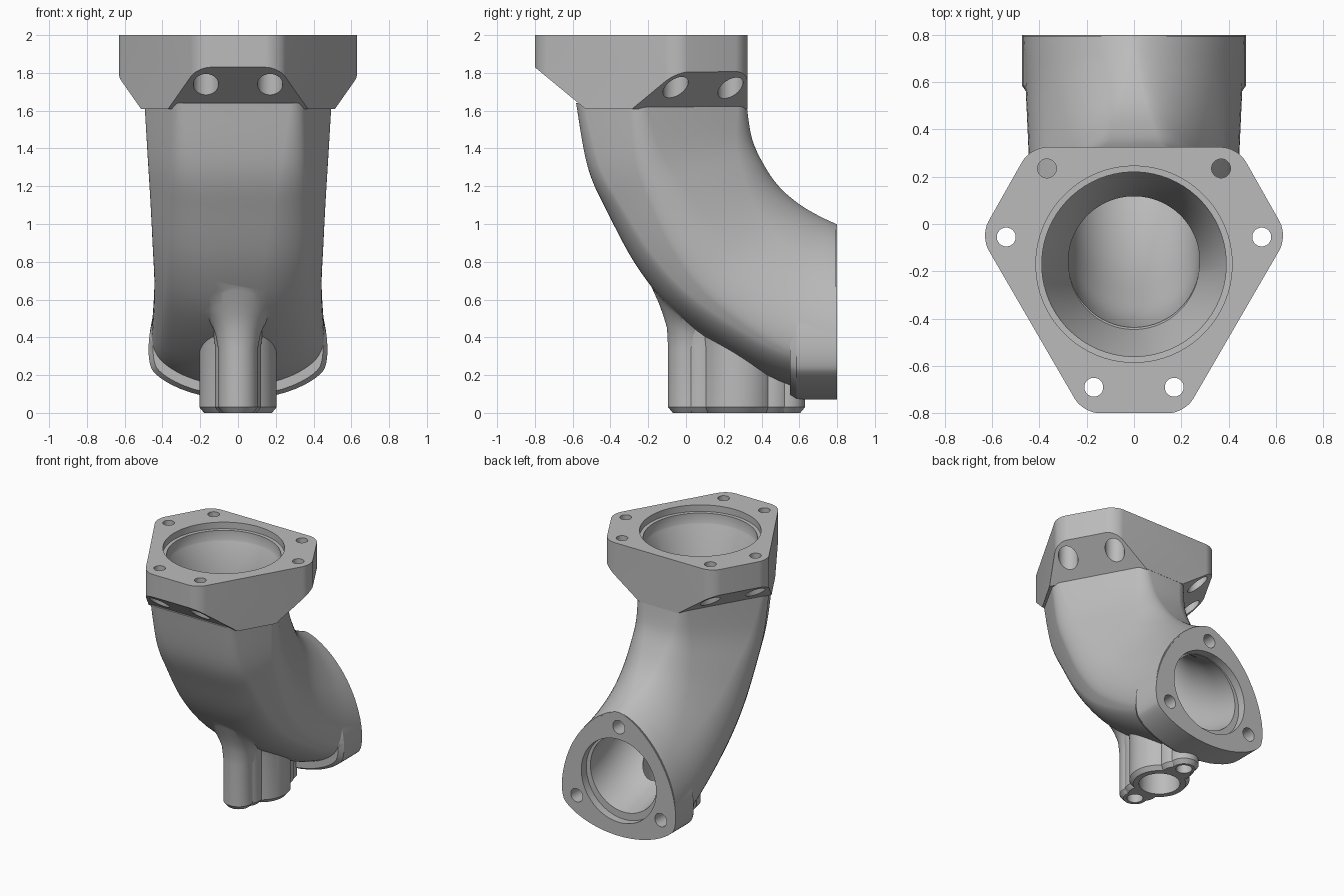
import bpy, bmesh, math
from mathutils import Vector

cube = bpy.data.objects.get("Cube")
if cube:
    bpy.data.objects.remove(cube, do_unlink=True)

UP, BACK = Vector((0, 0, 1)), Vector((0, 1, 0))
FLANGE_Y = -0.17          # axis of the top flange
OUTLET_Z = 0.486          # axis of the rear outlet

metal = bpy.data.materials.new("cast grey")
metal.use_nodes = True
metal.diffuse_color = (0.5, 0.5, 0.5, 1)
metal.node_tree.nodes["Principled BSDF"].inputs["Base Color"].default_value = metal.diffuse_color


def make_object(name, bm):
    bmesh.ops.recalc_face_normals(bm, faces=bm.faces)
    mesh = bpy.data.meshes.new(name)
    bm.to_mesh(mesh)
    bm.free()
    mesh.materials.append(metal)
    obj = bpy.data.objects.new(name, mesh)
    bpy.context.collection.objects.link(obj)
    return obj


def lobed_point(a, size, lobe):
    """Point with normal angle a on a rounded three-lobed outline (circle if lobe is 0)."""
    b = 3 * (a - math.pi / 2)
    h, dh = size + lobe * math.cos(b), -3 * lobe * math.sin(b)
    return Vector((h * math.cos(a) - dh * math.sin(a), h * math.sin(a) + dh * math.cos(a)))


def hex_point(a, size, lobe, fillet=0.09):
    """Point with normal angle a on a hexagon with alternate sides and filleted corners."""
    k = math.floor((a - math.pi / 6) / (math.pi / 3))
    first, second = (math.pi / 6 + j * math.pi / 3 for j in (k, k + 1))
    d1, d2 = (size - fillet + lobe * (-1) ** (j + 1) for j in (k, k + 1))
    along = (d2 - d1 / 2) / math.sin(math.pi / 3)
    corner = Vector((d1 * math.cos(first) - along * math.sin(first),
                     d1 * math.sin(first) + along * math.cos(first)))
    return corner + fillet * Vector((math.cos(a), math.sin(a)))


def ring(centre, up, size, lobe=0.0, half_width=None, facet=0.0, count=72):
    """Closed section; facet blends from the lobed outline to the hexagonal one."""
    def outline(a):
        return lobed_point(a, size, lobe).lerp(hex_point(a, size, lobe), facet)
    stretch = half_width / outline(0).x if half_width else 1
    points = []
    for i in range(count):
        p = outline(math.tau * (i + 0.5) / count)
        points.append(Vector(centre) + up * p.y + Vector((p.x * stretch, 0, 0)))
    return points


def loft(name, rings):
    bm = bmesh.new()
    rows = [[bm.verts.new(p) for p in r] for r in rings]
    n = len(rows[0])
    for low, high in zip(rows, rows[1:]):
        for i in range(n):
            bm.faces.new((low[i], low[(i + 1) % n], high[(i + 1) % n], high[i]))
    bm.faces.new(rows[0])
    bm.faces.new(rows[-1])
    return make_object(name, bm)


def upright(name, x, y, profile, count=48):
    return loft(name, [ring((x, y, z), BACK, r, count=count) for r, z in profile])


def along_y(name, x, z, profile, count=48):
    return loft(name, [ring((x, y, z), UP, r, count=count) for r, y in profile])


def combine(target, tool, operation):
    mod = target.modifiers.new(operation, "BOOLEAN")
    mod.operation, mod.solver, mod.object = operation, "EXACT", tool
    bpy.context.view_layer.objects.active = target
    bpy.ops.object.modifier_apply(modifier=mod.name)
    bpy.data.objects.remove(tool, do_unlink=True)


def smooth_path(keys, steps=6):
    """Catmull-Rom interpolation through rows of numbers."""
    rows = []
    for i in range(len(keys) - 1):
        a, b, c, d = (keys[max(0, min(len(keys) - 1, i + k))] for k in (-1, 0, 1, 2))
        for s in range(steps):
            t = s / steps
            rows.append([0.5 * (2 * q + (r - p) * t + (2 * p - 5 * q + 4 * r - w) * t * t
                                + (3 * q - p - 3 * r + w) * t ** 3)
                         for p, q, r, w in zip(a, b, c, d)])
    return rows + [list(keys[-1])]


# Elbow stations: inner y, z, outer y, z, half width, facet blend
stations = [
    (0.32, 1.64, -0.582, 1.64, 0.495, 1),
    (0.35, 1.45, -0.52, 1.30, 0.478, 0.8),
    (0.42, 1.30, -0.415, 1.06, 0.465, 0.6),
    (0.50, 1.19, -0.24, 0.745, 0.452, 0.4),
    (0.60, 1.105, 0.0, 0.475, 0.443, 0.2),
    (0.70, 1.045, 0.42, 0.195, 0.455, 0.05),
    (0.795, 1.0, 0.795, 0.073, 0.471, 0),
]
skin, bore = [], []
for iy, iz, oy, oz, width, facet in smooth_path(stations):
    inner, outer = Vector((0, iy, iz)), Vector((0, oy, oz))
    length, up = (inner - outer).length, (inner - outer).normalized()
    centre = outer + up * length * 0.453
    skin.append(ring(centre, up, length / 2, length * 0.047, width, facet))
    bore.append(ring(centre, up, 0.278))
bore.append([p + BACK * 0.1 for p in bore[-1]])
housing = loft("elbow_housing", skin)

# Top flange: truncated triangle with sloped undersides at the short sides
bm = bmesh.new()
half = [(0.438, 0.325), (0.65, -0.05), (0.215, -0.8)]
outline = half + [(-x, y) for x, y in reversed(half)]
base = bm.faces.new([bm.verts.new((x, y, 1.61)) for x, y in outline])
top = bmesh.ops.extrude_face_region(bm, geom=[base])["geom"]
bmesh.ops.translate(bm, verts=[g for g in top if isinstance(g, bmesh.types.BMVert)], vec=UP * 0.39)
posts = [e for e in bm.edges if abs(e.verts[0].co.z - e.verts[1].co.z) > 0.1]
bmesh.ops.bevel(bm, geom=posts, offset=0.07, segments=8, profile=0.5, affect="EDGES")
for angle, height in ((-90, 1.83), (30, 1.81), (150, 1.81)):
    a = math.radians(angle)
    out = Vector((math.cos(a), math.sin(a), 0))
    cut = bmesh.ops.bisect_plane(
        bm, geom=bm.verts[:] + bm.edges[:] + bm.faces[:],
        plane_co=Vector((0, FLANGE_Y, height)) + out * 0.63,
        plane_no=out * 0.19 - UP * 0.23, clear_outer=True)["geom_cut"]
    bmesh.ops.holes_fill(bm, edges=[e for e in cut if isinstance(e, bmesh.types.BMEdge)])
combine(housing, make_object("top_flange", bm), "UNION")

# Rear outlet flange
plate = [ring((0, y, OUTLET_Z), UP, 0.465 * s, 0.05 * s, 0.474 * s)
         for y, s in ((0.55, 0.95), (0.585, 1), (0.8, 1))]
combine(housing, loft("outlet_flange", plate), "UNION")

# Lower boss: round centre, rear ear and the webs between
for y, r, flare in ((0.27, 0.205, 0.03), (0.53, 0.1, 0), (0.09, 0.122, 0.02), (0.45, 0.122, 0)):
    profile = [(r - 0.025, 0), (r, 0.03), (r, 0.35), (r + flare / 3, 0.42), (r + flare, 0.5), (r, 0.6)]
    combine(housing, upright("boss", 0, y, profile), "UNION")

# Front ear, turning to run out along the elbow
ear = [(0.01, 0, 0.08, 0), (0.01, 0.03, 0.105, 0), (0.01, 0.34, 0.105, 0), (0.015, 0.42, 0.12, 15),
       (0.003, 0.465, 0.137, 24), (-0.013, 0.5, 0.155, 32), (-0.04, 0.535, 0.175, 40),
       (-0.066, 0.567, 0.2, 47), (-0.01, 0.62, 0.15, 47)]
tilts = [Vector((0, math.cos(math.radians(t)), -math.sin(math.radians(t)))) for *_, t in ear]
combine(housing, loft("front_ear", [ring((0, y, z), up, r, count=48)
                                    for (y, z, r, t), up in zip(ear, tilts)]), "UNION")

# Main passage, top seat with tapered throat, outlet seat and lower port
cutters = [
    loft("passage", bore),
    upright("top_seat", 0, FLANGE_Y, [(0.276, 1.53), (0.385, 1.87), (0.39, 1.88),
                                      (0.39, 1.95), (0.415, 1.951), (0.415, 2.1)], 72),
    along_y("outlet_seat", 0, OUTLET_Z, [(0.312, 0.74), (0.312, 0.95)], 72),
    upright("boss_port", 0, 0.27, [(0.14, -0.1), (0.14, 0.6)]),
]
# Boss ear holes
for y in (0.01, 0.53):
    cutters.append(upright("ear_hole", 0, y, [(0.055, -0.1), (0.055, 0.22)], 24))
# Top flange bolt holes with wider recesses underneath
for x, y in ((0.54, -0.055), (0.17, -0.69), (0.368, 0.235)):
    for side in (-1, 1):
        cutters.append(upright("bolt_hole", side * x, y,
                               [(0.067, 1.65), (0.067, 1.88), (0.04, 1.881), (0.04, 2.1)], 32))
# Outlet bolt holes
for angle in (90, 210, 330):
    a = math.radians(angle)
    cutters.append(along_y("outlet_hole", 0.404 * math.cos(a), OUTLET_Z + 0.404 * math.sin(a),
                           [(0.05, 0.62), (0.05, 0.9)], 32))
for cutter in cutters:
    combine(housing, cutter, "DIFFERENCE")

bpy.ops.object.select_all(action="DESELECT")
housing.select_set(True)
bpy.context.view_layer.objects.active = housing
bpy.ops.object.shade_smooth_by_angle(angle=math.radians(30))
